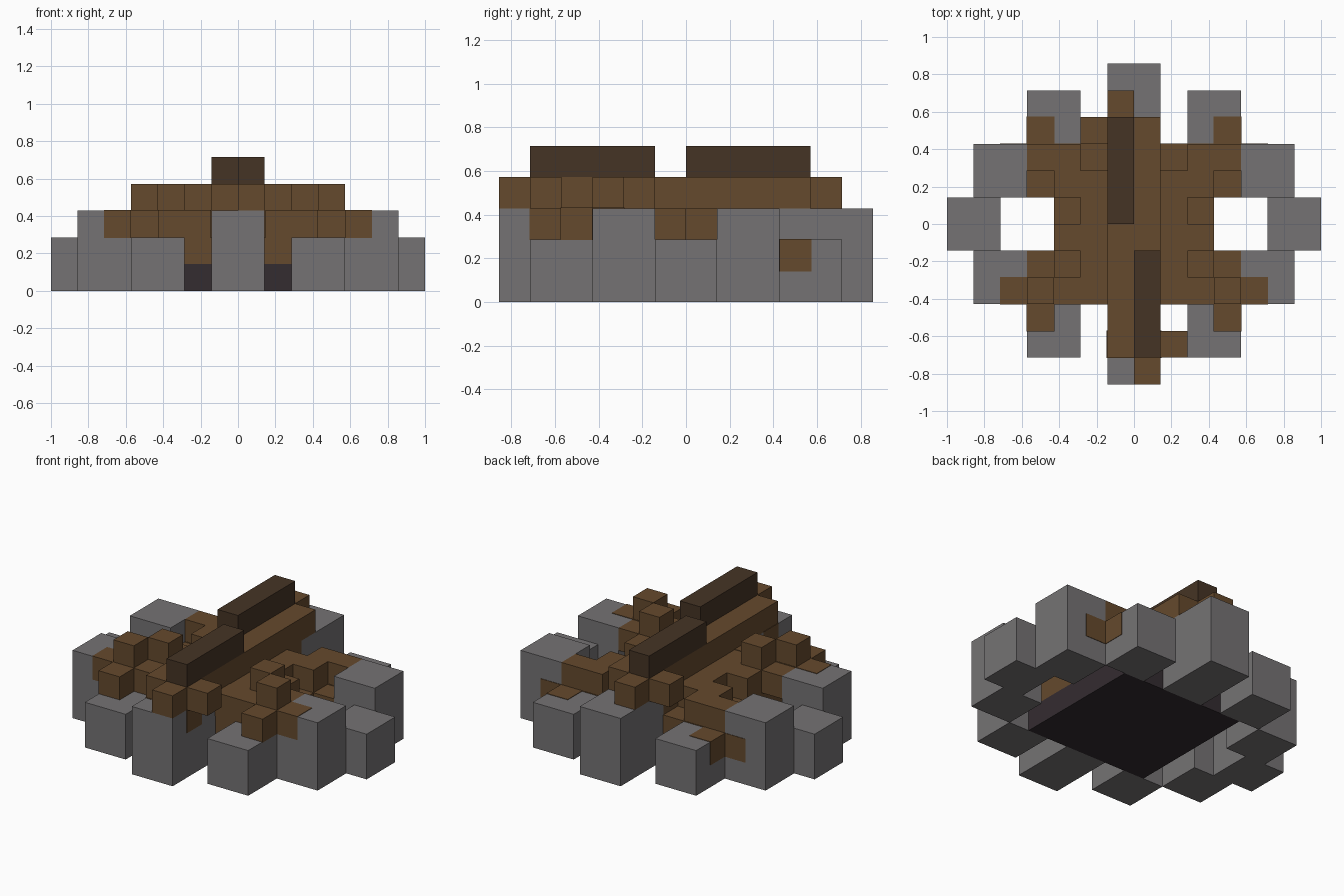
import bpy
from mathutils import Vector

if "Cube" in bpy.data.objects:
    bpy.data.objects.remove(bpy.data.objects["Cube"], do_unlink=True)

U = 1 / 7          # size of one block
LIFT = 0.003       # lets wood show where it lies flush with stone


def material(name, colour):
    mat = bpy.data.materials.new(name)
    mat.use_nodes = True
    mat.diffuse_color = (*colour, 1)
    mat.node_tree.nodes["Principled BSDF"].inputs["Base Color"].default_value = (*colour, 1)
    return mat


STONE = material("grey stone", (0.178, 0.171, 0.174))
WOOD = material("brown wood", (0.130, 0.067, 0.026))
DARK = material("dark wood", (0.060, 0.034, 0.018))
ASH = material("dark ash", (0.034, 0.025, 0.030))


def box(name, mat, x, y, z, grow=0):
    """Block between the given (low, high) limits, in block units."""
    bpy.ops.mesh.primitive_cube_add(size=1)
    ob = bpy.context.object
    ob.name = name
    lo, hi = (Vector(c) * U for c in zip(x, y, z))
    centre, size = (lo + hi) / 2, hi - lo + Vector((grow, grow, grow)) * 2
    for v in ob.data.vertices:
        v.co = centre + Vector(a * b for a, b in zip(v.co, size))
    ob.data.materials.append(mat)
    return ob


def pair(name, mat, x, y, z, grow=0):
    """The block and its mirror image across x."""
    box("left_" + name, mat, x, y, z, grow)
    box("right_" + name, mat, (-x[1], -x[0]), y, z, grow)


# Ring of stones
box("front_stone", STONE, (-1, 1), (-6, -3), (0, 3))
box("back_stone", STONE, (-1, 1), (3, 6), (0, 3))
pair("side_stone", STONE, (5, 7), (-1, 1), (0, 2))
for end, s in (("front", -1), ("back", 1)):
    pair(end + "_tall_stone", STONE, (4, 6), sorted((s, 3 * s)), (0, 3))
    pair(end + "_low_stone", STONE, (2, 4), sorted((3 * s, 5 * s)), (0, 2))

# Ash bed and the wood heap on it
box("ash_bed", ASH, (-3, 3), (-3, 3), (0, 1))
box("lower_heap", WOOD, (-3, 3), (-3, 3), (1, 2))
box("upper_heap_front", WOOD, (-3, 3), (-3, 0), (2, 3))
box("upper_heap_middle", WOOD, (-2, 2), (0, 1), (2, 3))
box("upper_heap_back", WOOD, (-3, 3), (1, 2), (2, 3))
box("upper_heap_core", WOOD, (-1, 1), (2, 3), (2, 3))
pair("upper_heap_corner", WOOD, (2, 3), (2, 3), (2, 3))

# Cross logs, with the back set one block lower than the front set
for end, y, s, z in (("front", -3, -1, 2), ("back", 3, 1, 1)):
    inner, outer = sorted((y, y - s)), sorted((y, y + s))
    box(end + "_cross_log", WOOD, (-5, 5), inner, (z, z + 1), LIFT)
    pair(end + "_log_knob", WOOD, (3, 4), inner, (z + 1, z + 2))
    pair(end + "_log_end", WOOD, (3, 4), outer, (z, z + 1), LIFT)
    pair(end + "_inner_log", WOOD, (3, 4), sorted((y - s, y - 2 * s)), (z, z + 1))
pair("branch_block", WOOD, (2, 3), (-2, -1), (3, 4))
box("front_short_log", WOOD, (-1, 1), (-5, -4), (2, 3), LIFT)

# Long logs along the top
box("left_long_log", WOOD, (0, 1), (-6, 4), (3, 4))
box("right_long_log", WOOD, (-1, 0), (-5, 5), (3, 4))
box("front_log_stub", WOOD, (1, 2), (-5, -4), (3, 4))
box("back_log_stub", WOOD, (-2, -1), (3, 4), (3, 4))
box("front_top_log", DARK, (0, 1), (-5, -1), (4, 5))
box("back_top_log", DARK, (-1, 0), (0, 4), (4, 5))
